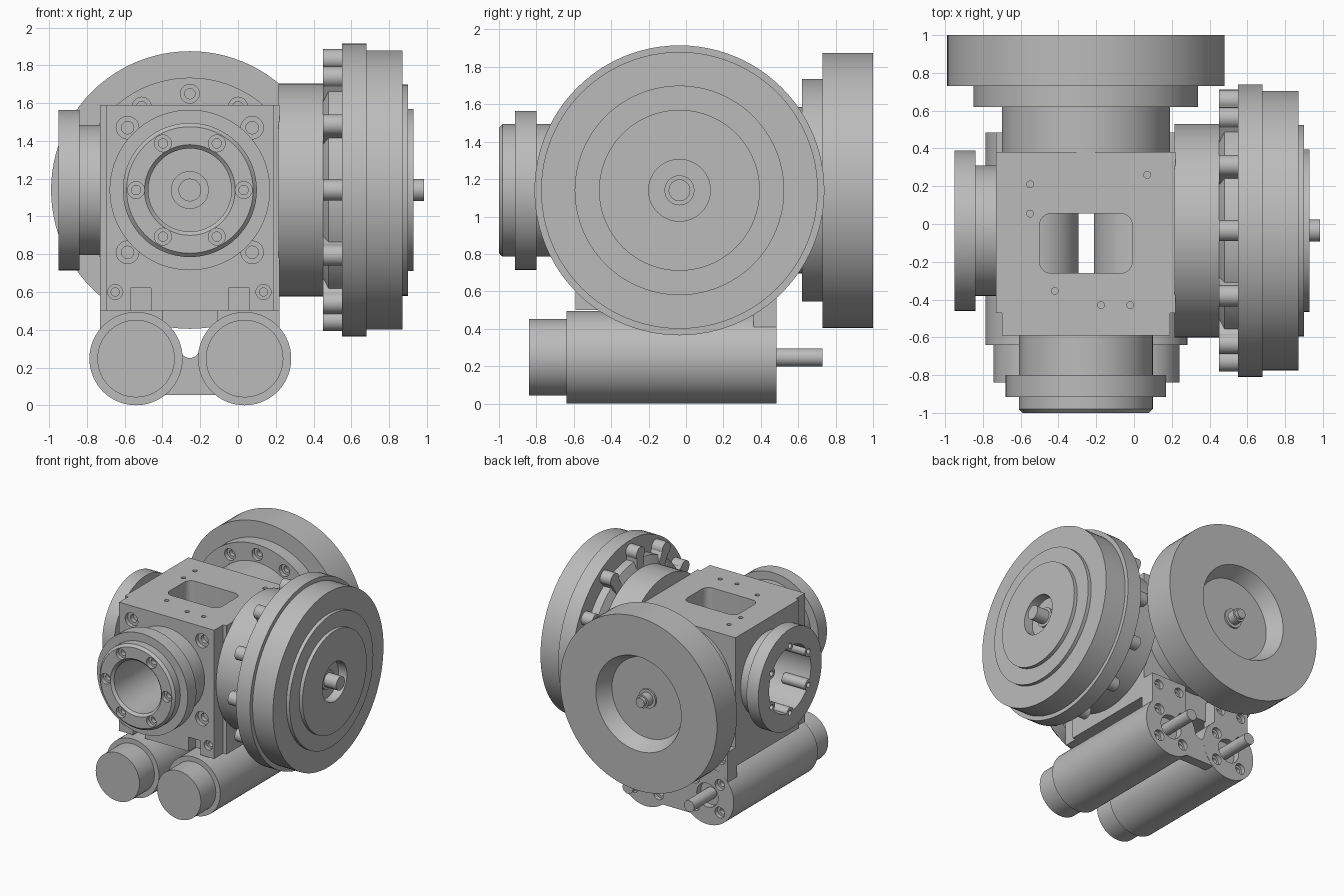
import bpy, bmesh, math
from mathutils import Vector, Matrix

if "Cube" in bpy.data.objects:
    bpy.data.objects.remove(bpy.data.objects["Cube"], do_unlink=True)

steel = bpy.data.materials.new("plain grey metal")
steel.use_nodes = True
steel.diffuse_color = (0.5, 0.5, 0.5, 1)
steel.node_tree.nodes["Principled BSDF"].inputs["Base Color"].default_value = (0.5, 0.5, 0.5, 1)

CX, CY, CZ = -0.255, -0.035, 1.14      # shared spindle centre
MOTOR_X, MOTOR_Z = (-0.54, 0.035), 0.247


def finish(name, bm):
    bmesh.ops.recalc_face_normals(bm, faces=bm.faces)
    me = bpy.data.meshes.new(name)
    bm.to_mesh(me)
    bm.free()
    me.materials.append(steel)
    ob = bpy.data.objects.new(name, me)
    bpy.context.collection.objects.link(ob)
    return ob


def lathe(name, axis, centre, profile, steps=72):
    """Revolve (radius, distance) points about an axis; off-axis profiles close into a ring."""
    bm = bmesh.new()
    d = Vector((axis == "X", axis == "Y", axis == "Z"))
    side = Vector((0, 0, 1)) if axis != "Z" else Vector((1, 0, 0))
    c = Vector(centre) - d * Vector(centre).dot(d)
    vs = [bm.verts.new(c + side * r + d * t) for r, t in profile]
    es = [bm.edges.new(p) for p in zip(vs, vs[1:])]
    if profile[0][0] > 0:
        es.append(bm.edges.new((vs[-1], vs[0])))
    bmesh.ops.spin(bm, geom=vs + es, cent=c, axis=d, angle=math.tau, steps=steps)
    bmesh.ops.remove_doubles(bm, verts=bm.verts, dist=0.0001)
    return finish(name, bm)


def rod(name, axis, centre, r, a, b, steps=72):
    return lathe(name, axis, centre, [(0, a), (r, a), (r, b), (0, b)], steps)


def box(name, x, y, z, round_z=0):
    bm = bmesh.new()
    size = [q[1] - q[0] for q in (x, y, z)]
    mid = [(q[1] + q[0]) / 2 for q in (x, y, z)]
    bmesh.ops.create_cube(bm, size=1, matrix=Matrix.Translation(mid) @ Matrix.Diagonal((*size, 1)))
    if round_z:
        up = [e for e in bm.edges if abs(e.verts[0].co.z - e.verts[1].co.z) > 0.01]
        bmesh.ops.bevel(bm, geom=up, offset=round_z, segments=6, affect="EDGES", profile=0.5)
    return finish(name, bm)


def boolean(target, tools, operation="DIFFERENCE"):
    for tool in tools:
        m = target.modifiers.new("cut", "BOOLEAN")
        m.object, m.operation, m.solver = tool, operation, "EXACT"
        bpy.context.view_layer.objects.active = target
        bpy.ops.object.modifier_apply(modifier=m.name)
        bpy.data.objects.remove(tool, do_unlink=True)


def around(centre, radius, count, axis, start=0):
    """Points evenly spaced on a circle facing along an axis."""
    for i in range(count):
        a = start + math.tau * i / count
        u, v = radius * math.cos(a), radius * math.sin(a)
        x, y, z = centre
        yield (x + u, y, z + v) if axis == "Y" else (x, y + u, z + v)


def screw_holes(target, axis, points, face, inward, r=0.05):
    """Stepped counterbores cut into a face."""
    tools = []
    for p in points:
        f, k, o = face, inward, -0.02 * inward
        tools.append(lathe("hole", axis, p, [
            (0, f + o), (r, f + o), (r, f + 0.035 * k), (r * 0.55, f + 0.035 * k),
            (r * 0.55, f + 0.07 * k), (0, f + 0.07 * k)], 20))
    boolean(target, tools)


centre = (CX, CY, CZ)

# Housing block with narrower front plate, window and crossing bores
housing = box("housing", (-0.73, 0.22), (-0.47, 0.38), (0.5, 1.59))
boolean(housing, [box("front", (-0.70, 0.19), (-0.59, -0.40), (0.5, 1.59))], "UNION")
boolean(housing, [
    box("window", (-0.50, -0.01), (-0.26, 0.055), (0.3, 1.8), 0.06),
    rod("cross_bore", "X", centre, 0.28, -0.9, 0.1),
    rod("front_bore", "Y", centre, 0.22, -0.8, 0.34),
    *[box("pocket", (x - 0.055, x + 0.055), (-0.7, -0.50), (0.4, 0.62)) for x in (-0.515, 0.005)],
    *[rod("pin_hole", "Z", (x, y, 0), 0.018, 1.5, 1.7, 16) for x, y in (
        (-0.55, 0.21), (-0.55, 0.055), (0.07, 0.26), (-0.42, -0.355), (-0.175, -0.43), (-0.02, -0.43))],
])
corners = [(CX + sx * 0.33, 0, CZ + sz * 0.33) for sx in (-1, 1) for sz in (-1, 1)]
screw_holes(housing, "Y", corners, -0.59, 1, 0.06)
screw_holes(housing, "Y", [(-0.65, 0, 0.6), (0.135, 0, 0.6)], -0.59, 1, 0.04)

# Front spindle flange
front_flange = lathe("front_flange", "Y", centre, [
    (0.355, -0.58), (0.355, -0.80), (0.425, -0.80), (0.425, -0.915), (0.355, -0.915),
    (0.355, -0.98), (0.335, -1.0), (0.24, -1.0), (0.22, -0.98), (0.22, -0.58)])
screw_holes(front_flange, "Y", around(centre, 0.285, 6, "Y"), -1.0, 1, 0.045)

# Left-hand open flange with bolt lugs inside its bore
side_flange = lathe("side_flange", "X", centre, [
    (0.345, -0.72), (0.345, -0.84), (0.425, -0.84), (0.425, -0.95), (0.28, -0.95), (0.28, -0.72)])
for p in around(centre, 0.285, 6, "X", math.pi / 6):
    lathe("side_flange_lug", "X", p, [(0.022, -0.95), (0.045, -0.95), (0.045, -0.73), (0.022, -0.73)], 20)
boolean(side_flange, [rod("lug_hole", "X", p, 0.023, -1.0, -0.85, 20)
                      for p in around(centre, 0.285, 6, "X", math.pi / 6)])

# Rear wheel with stepped neck, tapered recess and shaft
rear_wheel = lathe("rear_wheel", "Y", centre, [
    (0, 0.30), (0.06, 0.30), (0.06, 0.33), (0.10, 0.33), (0.10, 0.37), (0.445, 0.37),
    (0.445, 0.62), (0.595, 0.62), (0.595, 0.73), (0.735, 0.73), (0.735, 1.0),
    (0.40, 1.0), (0.34, 0.87), (0, 0.87)], 96)
screw_holes(rear_wheel, "Y", around(centre, 0.51, 12, "Y"), 0.62, 1, 0.05)
lathe("rear_shaft", "Y", centre, [
    (0, 0.86), (0.08, 0.86), (0.08, 0.885), (0.055, 0.885), (0.055, 0.95), (0.04, 0.95),
    (0.04, 0.98), (0, 0.98)], 32)

# Side wheel, hub and shaft
lathe("side_wheel", "X", centre, [
    (0, 0.215), (0.565, 0.215), (0.565, 0.45), (0.63, 0.48), (0.63, 0.55), (0.775, 0.55),
    (0.775, 0.68), (0.74, 0.68), (0.74, 0.87), (0.56, 0.87), (0.56, 0.90), (0.43, 0.90),
    (0.43, 0.93), (0.165, 0.93), (0.165, 0.85), (0, 0.85)], 96)
lathe("side_shaft", "X", centre, [
    (0, 0.84), (0.08, 0.84), (0.08, 0.87), (0.058, 0.87), (0.058, 0.985), (0, 0.985)], 32)

# Ring of bolt lugs behind the side wheel
for i, p in enumerate(around(centre, 0.69, 12, "X")):
    rod("wheel_lug", "X", p, 0.056, 0.45, 0.56, 24)
    web = box("wheel_lug_web", (0.45, 0.56), (0.54, 0.69), (-0.045, 0.045))
    web.data.transform(Matrix.Translation((0, CY, CZ)) @ Matrix.Rotation(math.tau * i / 12, 4, "X"))

# Motors with end caps and shafts
for x in MOTOR_X:
    c = (x, 0, MOTOR_Z)
    motor = lathe("motor", "Y", c, [
        (0, -0.84), (0.205, -0.84), (0.205, -0.64), (0.247, -0.64), (0.247, 0.485),
        (0.10, 0.485), (0.10, 0.43), (0, 0.43)])
    screw_holes(motor, "Y", around(c, 0.165, 4, "Y", math.pi / 4), 0.485, -1, 0.045)
    rod("motor_shaft", "Y", c, 0.048, 0.42, 0.73, 32)

# Rear mounting plate: lower web between the motors and uprights to the housing
plate_web = box("mount_web", (-0.42, -0.09), (0.40, 0.484), (0.055, 0.29))
boolean(plate_web, [rod("notch", "Y", (CX, 0, 0.30), 0.05, 0.3, 0.6, 32)])
boolean(plate_web, [rod("motor_gap", "Y", (x, 0, MOTOR_Z), 0.24, 0.3, 0.6) for x in MOTOR_X])
for x0, x1 in ((-0.73, -0.40), (-0.11, 0.22)):
    upright = box("mount_upright", (x0, x1), (0.36, 0.484), (0.38, 0.66))
    boolean(upright, [rod("motor_seat", "Y", ((-0.54 if x0 < -0.5 else 0.035), 0, MOTOR_Z), 0.24, 0.2, 0.6)])
    screw_holes(upright, "Y", [((x0 + x1) / 2 + s * 0.1, 0, 0.58) for s in (-1, 1)], 0.484, -1, 0.04)

# Smooth curved surfaces, keeping edges crisp
bpy.ops.object.select_all(action="DESELECT")
for ob in bpy.context.collection.objects:
    if ob.type == "MESH" and ob.data.materials and ob.data.materials[0] == steel:
        ob.select_set(True)
        bpy.context.view_layer.objects.active = ob
bpy.ops.object.shade_smooth_by_angle(angle=math.radians(30))
